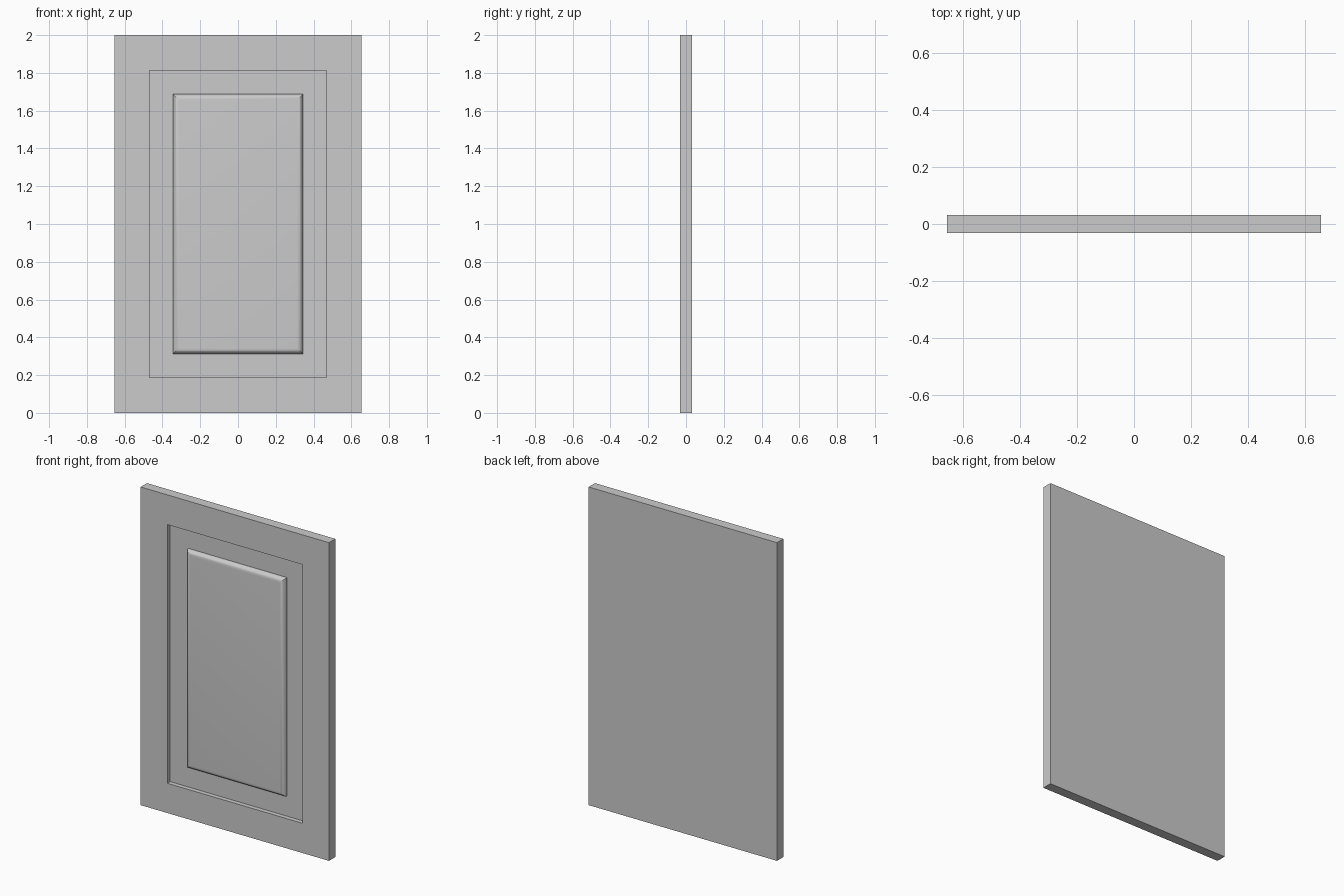
import bpy, bmesh, math

if "Cube" in bpy.data.objects:
    bpy.data.objects.remove(bpy.data.objects["Cube"])

HALF_W, HEIGHT, HALF_T = 0.655, 2.0, 0.0315
MID = HEIGHT / 2
FLOOR_Y = -HALF_T + 0.028   # bottom of the recess
ROUND_W, ROUND_H, STEPS = 0.03, 0.028, 8


def rect(bm, hw, hh, y):
    """Rectangular loop of four vertices in the plane y."""
    return [bm.verts.new((sx * hw, y, MID + sz * hh))
            for sx, sz in ((-1, -1), (1, -1), (1, 1), (-1, 1))]


bm = bmesh.new()

# Loops from the back face, around the frame, into the recess
loops = [rect(bm, HALF_W, MID, HALF_T),
         rect(bm, HALF_W, MID, -HALF_T),
         rect(bm, 0.469, 0.813, -HALF_T),
         rect(bm, 0.469, 0.813, FLOOR_Y)]

# Raised centre panel with a mitred quarter-round border
for i in range(STEPS + 1):
    a = math.pi / 2 * i / STEPS
    inset = ROUND_W * (1 - math.cos(a))
    loops.append(rect(bm, 0.343 - inset, 0.687 - inset,
                      FLOOR_Y - ROUND_H * math.sin(a)))

# Bridge neighbouring loops and cap both ends
for a, b in zip(loops, loops[1:]):
    for i in range(4):
        j = (i + 1) % 4
        bm.faces.new((a[i], a[j], b[j], b[i]))
bm.faces.new(loops[0])
bm.faces.new(loops[-1])
bmesh.ops.recalc_face_normals(bm, faces=bm.faces)

mesh = bpy.data.meshes.new("cabinet_door")
bm.to_mesh(mesh)
bm.free()
door = bpy.data.objects.new("cabinet_door", mesh)
bpy.context.collection.objects.link(door)

# Smooth the rounded border, keep the corners sharp
bpy.context.view_layer.objects.active = door
door.select_set(True)
bpy.ops.object.shade_smooth_by_angle(angle=math.radians(30))
